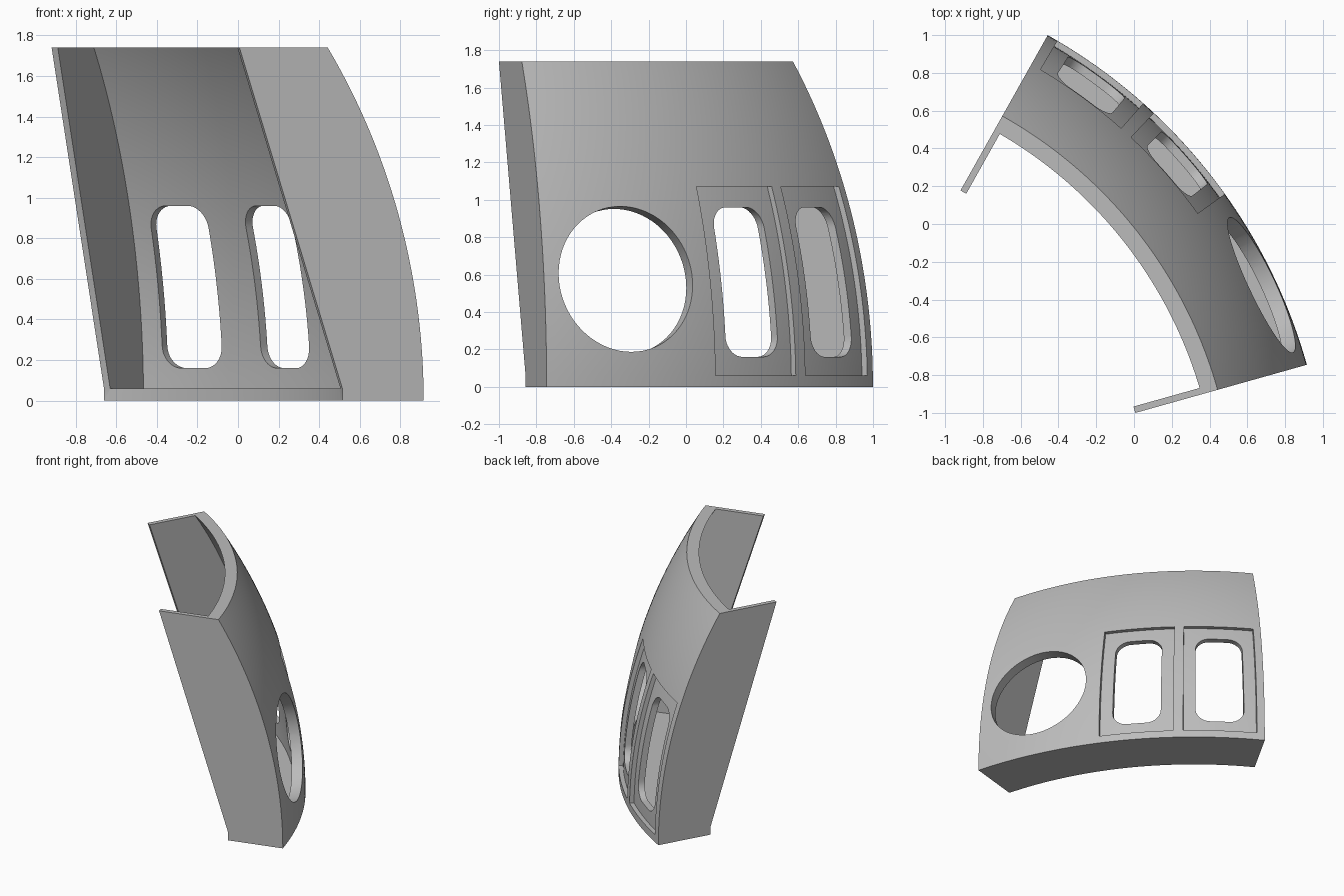
import bpy, bmesh
from math import radians, sin, cos, asin, pi, sqrt
from mathutils import Vector

cube = bpy.data.objects.get("Cube")
if cube:
    bpy.data.objects.remove(cube, do_unlink=True)

# Overall layout: a sector of a domed ring around a vertical axis
AXIS = Vector((-1.877, -1.529, 0))
START, END = radians(15.68), radians(60.68)
HEIGHT, FLOOR, PLATE = 1.74, 0.06, 0.035
BASE_R, ARC_R, WALL = 2.9, 3.33, 0.08


def outer_r(z):
    return BASE_R - ARC_R + sqrt(ARC_R ** 2 - z ** 2)


def inner_r(z):
    arc = ARC_R - 0.05
    return BASE_R - WALL - arc + sqrt(arc ** 2 - z ** 2)


def polar(r, a, z):
    return AXIS + Vector((r * cos(a), r * sin(a), z))


def arc_profile(radius, z0, z1, steps, shift=0):
    zs = [z0 + (z1 - z0) * i / steps for i in range(steps + 1)]
    return [(radius(z) + shift, z) for z in zs]


def loft(name, loops):
    """Solid skinned through matching closed loops, capped at both ends."""
    bm = bmesh.new()
    rows = [[bm.verts.new(p) for p in loop] for loop in loops]
    n = len(rows[0])
    for a, b in zip(rows, rows[1:]):
        for i in range(n):
            j = (i + 1) % n
            bm.faces.new((a[i], a[j], b[j], b[i]))
    bm.faces.new(rows[0])
    bm.faces.new(rows[-1])
    bmesh.ops.recalc_face_normals(bm, faces=bm.faces)
    mesh = bpy.data.meshes.new(name)
    bm.to_mesh(mesh)
    bm.free()
    obj = bpy.data.objects.new(name, mesh)
    bpy.context.collection.objects.link(obj)
    return obj


def sector(name, a0, a1, profile, steps, inset=0):
    """Sweep a radius/height profile between two angles."""
    loops = []
    for k in range(steps + 1):
        t = k / steps
        loops.append([polar(r, (a0 + asin(inset / r)) * (1 - t)
                            + (a1 - asin(inset / r)) * t, z) for r, z in profile])
    return loft(name, loops)


def cut(target, cutter):
    mod = target.modifiers.new("cut", "BOOLEAN")
    mod.operation, mod.solver, mod.object = "DIFFERENCE", "EXACT", cutter
    bpy.context.view_layer.update()
    graph = bpy.context.evaluated_depsgraph_get()
    mesh = bpy.data.meshes.new_from_object(target.evaluated_get(graph))
    target.modifiers.clear()
    target.data = mesh
    bpy.data.objects.remove(cutter, do_unlink=True)


# Solid body with domed outside and sloping inner edge
body = sector("curved_wall_panel", START, END,
              arc_profile(outer_r, 0, HEIGHT, 32)
              + [(1.957, HEIGHT), (2.484, FLOOR), (2.484, 0)], 48)

# Cavity leaves the wall, two end plates and the floor
cut(body, sector("cavity_cutter", START, END,
                 arc_profile(inner_r, FLOOR, 1.9, 34) + [(1.5, 1.9), (1.5, FLOOR)],
                 48, PLATE))

# Round porthole drilled square to the surface
ang, z = radians(25.3), 0.58
tilt = asin(z / ARC_R)
out = Vector((cos(ang) * cos(tilt), sin(ang) * cos(tilt), sin(tilt)))
side = Vector((-sin(ang), cos(ang), 0))
up = out.cross(side)
centre = polar(outer_r(z), ang, z)
ring = [centre + 0.395 * (side * cos(t) + up * sin(t))
        for t in (2 * pi * i / 72 for i in range(72))]
cut(body, loft("porthole_cutter", [[p + out * d for p in ring] for d in (-0.2, 0.2)]))


def slot_outline(half_w, z0, z1, rad, steps=10):
    """Rounded rectangle with subdivided long sides, as (offset, height)."""
    pts = []
    corners = ((half_w - rad, z1 - rad), (rad - half_w, z1 - rad),
               (rad - half_w, z0 + rad), (half_w - rad, z0 + rad))
    for q, (cx, cz) in enumerate(corners):
        for i in range(steps + 1):
            t = (q + i / steps) * pi / 2
            pts.append((cx + rad * cos(t), cz + rad * sin(t)))
        if q in (1, 3):
            lo, hi = z0 + rad, z1 - rad
            side_pts = [(half_w, lo + (hi - lo) * i / 12) for i in range(1, 12)]
            pts += side_pts if q == 3 else [(-x, h) for x, h in reversed(side_pts)]
    return pts


# Two recessed window panels, each with a rounded slot
for a0, a1 in ((35.6, 46.87), (48.38, 59.5)):
    a0, a1 = radians(a0), radians(a1)
    cut(body, sector("recess_cutter", a0, a1,
                     arc_profile(outer_r, FLOOR, 1.07, 20, -0.033)
                     + [(3.1, 1.07), (3.1, FLOOR)], 14))
    mid = (a0 + a1) / 2
    outline = slot_outline(0.183, 0.16, 0.96, 0.11)
    cut(body, loft("slot_cutter",
                   [[polar(outer_r(h) + d, mid + x / 2.83, h) for x, h in outline]
                    for d in (-0.2, 0.15)]))

# Plain grey finish
grey = bpy.data.materials.new("plain_grey")
grey.use_nodes = True
colour = (0.5, 0.5, 0.5, 1)
grey.diffuse_color = colour
grey.node_tree.nodes["Principled BSDF"].inputs["Base Color"].default_value = colour
body.data.materials.clear()
body.data.materials.append(grey)
for poly in body.data.polygons:
    poly.material_index = 0

bpy.ops.object.select_all(action="DESELECT")
body.select_set(True)
bpy.context.view_layer.objects.active = body
bpy.ops.object.shade_smooth_by_angle(angle=radians(25))
